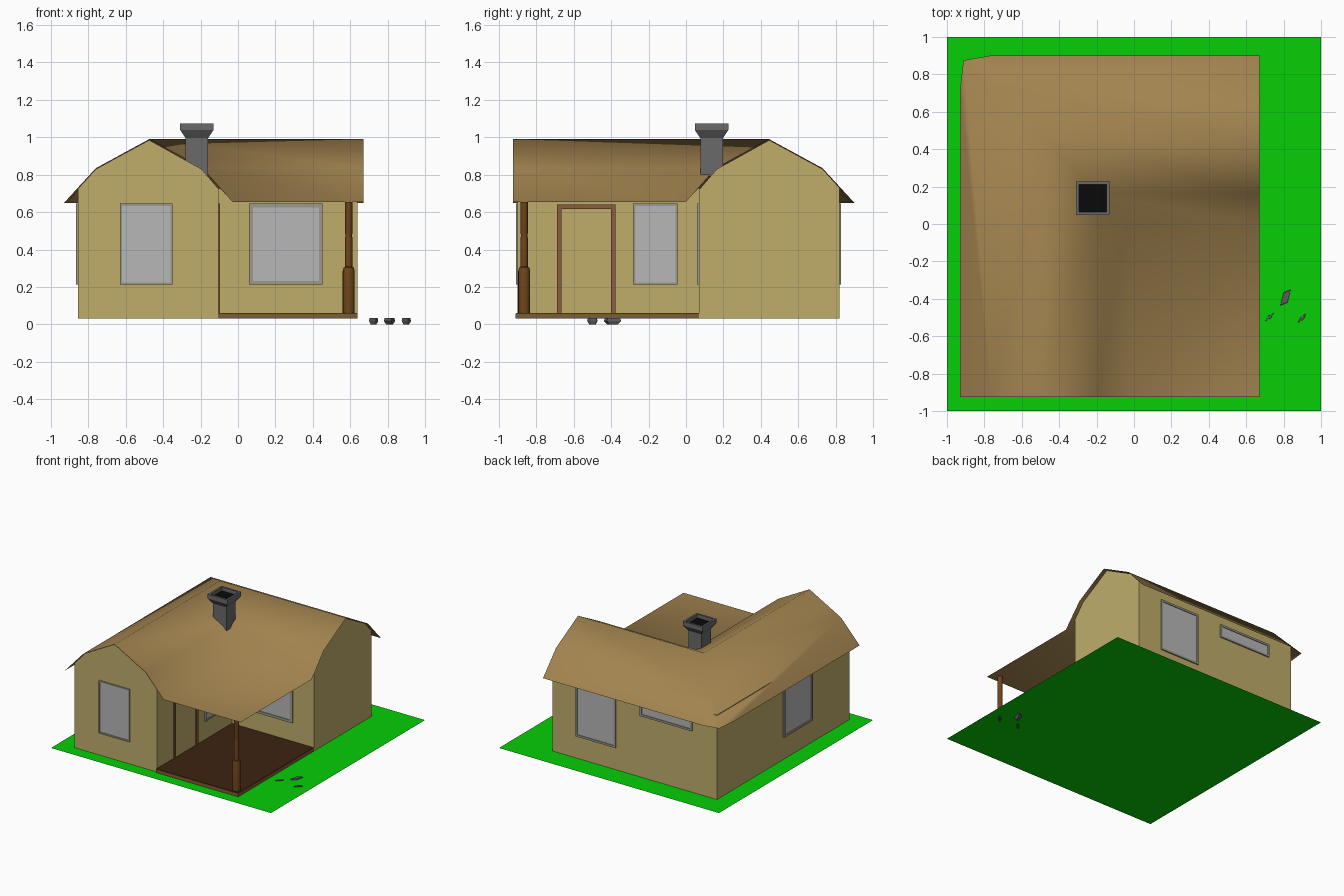
import bpy, bmesh, math, random
from mathutils import Matrix

if "Cube" in bpy.data.objects:
    bpy.data.objects.remove(bpy.data.objects["Cube"])

random.seed(3)


def material(name, r, g, b):
    m = bpy.data.materials.new(name)
    m.diffuse_color = [(c / 255) ** 2.2 for c in (r, g, b)] + [1]
    m.use_nodes = True
    m.node_tree.nodes["Principled BSDF"].inputs["Base Color"].default_value = m.diffuse_color
    return m


GRASS = material("grass", 14, 205, 14)
WALL = material("plaster", 190, 172, 106)
ROOF = material("thatch", 160, 130, 80)
WOOD = material("post_wood", 110, 70, 32)
DECK = material("deck_wood", 125, 95, 55)
FLOOR = material("dark_floor", 62, 40, 26)
DOOR = material("door_wood", 140, 92, 62)
GLASS = material("glass", 182, 182, 182)
FRAME = material("window_frame", 156, 154, 140)
STONE = material("stone", 95, 92, 95)
BRICK = material("chimney_stone", 105, 105, 107)
SOOT = material("soot", 18, 18, 18)


def build(name, verts, faces, mat, smooth=False):
    me = bpy.data.meshes.new(name)
    me.from_pydata(verts, [], faces)
    ob = bpy.data.objects.new(name, me)
    bpy.context.collection.objects.link(ob)
    me.materials.append(mat)
    bm = bmesh.new()
    bm.from_mesh(me)
    bmesh.ops.recalc_face_normals(bm, faces=bm.faces)
    for f in bm.faces:
        f.smooth = smooth
    bm.to_mesh(me)
    bm.free()
    return ob


def boxes(name, spans, mat):
    """One object made of axis-aligned boxes given as (low, high) corners."""
    verts, faces = [], []
    for lo, hi in spans:
        n = len(verts)
        verts += [(x, y, z) for x in (lo[0], hi[0]) for y in (lo[1], hi[1]) for z in (lo[2], hi[2])]
        faces += [[n + i for i in f] for f in ((0, 1, 3, 2), (4, 6, 7, 5), (0, 4, 5, 1),
                                               (2, 3, 7, 6), (0, 2, 6, 4), (1, 5, 7, 3))]
    return build(name, verts, faces, mat)


def opening(name, axis, pos, side, a0, a1, z0, z1, w, mat, glass=True, sill=True):
    """Frame (and pane) on a wall at axis=pos, facing side, spanning a0..a1."""
    def span(u0, u1, v0, v1, depth):
        p = sorted((pos - side * 0.003, pos + side * depth))
        if axis == "x":
            return (p[0], u0, v0), (p[1], u1, v1)
        return (u0, p[0], v0), (u1, p[1], v1)
    d = 0.01
    bars = [span(a0, a0 + w, z0, z1, d), span(a1 - w, a1, z0, z1, d),
            span(a0 + w, a1 - w, z1 - w, z1, d)]
    if sill:
        bars.append(span(a0 + w, a1 - w, z0, z0 + w, d))
    boxes(name + "_frame", bars, mat)
    if glass:
        boxes(name + "_pane", [span(a0 + w, a1 - w, z0 + w, z1 - w, 0.004)], GLASS)


# Lawn
G = 0.027
build("lawn", [(-1, -1, G), (1, -1, G), (1, 1, G), (-1, 1, G)], [(0, 1, 2, 3)], GRASS)

# L-shaped walls
X0, X1, X2, Y0, Y1, Y2 = -0.855, -0.105, 0.64, -0.9, 0.07, 0.82
B, T = 0.03, 0.725
plan = [(X0, Y0), (X1, Y0), (X1, Y1), (X2, Y1), (X2, Y2), (X0, Y2)]
walls = [(x, y, z) for x, y in plan for z in (B, T)]
build("walls", walls, [(2 * i, 2 * i + 2, 2 * i + 3, 2 * i + 1) if i < 5 else (10, 0, 1, 11)
                       for i in range(6)], WALL)

# Gable tops
RX, RY = -0.475, 0.445
gable = [(-0.38, T), (0.37, T), (0.28, 0.83), (0, 0.985), (-0.285, 0.83)]
build("front_gable", [(RX + o, Y0, z) for o, z in gable], [range(5)], WALL)
build("right_gable", [(X2, RY - o, z) for o, z in gable], [range(5)], WALL)

# Roof: gambrel section mitred round the L, running into the flat porch roof
section = [(-0.455, 0.65), (-0.285, 0.835), (0, 0.99), (0.285, 0.835), (0.445, 0.655)]
F, R = -0.925, 0.67
verts, faces = [], []
for o, z in section:
    verts += [(RX + o, F, z), (RX + o, RY - o, z), (R, RY - o, z)]
verts[1] = (-0.912, 0.875, 0.65)
verts += [(R, F, 0.655), (-0.93, 0.72, 0.65), (-0.77, 0.9, 0.65)]
for i in range(4):
    a, b = 3 * i, 3 * i + 3
    if i == 0:
        faces += [(0, 16, 1, 4, 3), (1, 17, 2, 5, 4)]
    else:
        faces += [(a, a + 1, b + 1, b), (a + 1, a + 2, b + 2, b + 1)]
faces.append((12, 13, 14, 15))
build("roof", verts, faces, ROOF, smooth=True)

# Chimney: square rings from shaft to flared cap, then the dark flue
CX, CY = -0.22, 0.137


def square_stack(name, rings, mat):
    v, f = [], []
    for h, z in rings:
        v += [(CX - h, CY - h, z), (CX + h, CY - h, z), (CX + h, CY + h, z), (CX - h, CY + h, z)]
    for k in range(len(rings) - 1):
        f += [(4 * k + i, 4 * k + (i + 1) % 4, 4 * k + 4 + (i + 1) % 4, 4 * k + 4 + i) for i in range(4)]
    return build(name, v, f, mat)


square_stack("chimney", [(0.06, 0.79), (0.06, 0.995), (0.09, 1.04), (0.09, 1.075),
                         (0.074, 1.075), (0.074, 1.045)], BRICK)
build("chimney_flue", [(CX + sx * 0.074, CY + sy * 0.074, 1.045) for sx, sy in
                       ((-1, -1), (1, -1), (1, 1), (-1, 1))], [(0, 1, 2, 3)], SOOT)

# Porch deck
boxes("porch_deck", [((X1, -0.912, B), (X2, Y1, 0.057))], DECK)
boxes("porch_floor", [((X1, -0.908, 0.056), (X2 - 0.004, Y1, 0.06))], FLOOR)

# Turned porch post
N = 16
prof = [(0.032, 0.058), (0.032, 0.285), (0.027, 0.303), (0.02, 0.308), (0.02, 0.46),
        (0.017, 0.475), (0.02, 0.49), (0.02, 0.655)]
pv = [(0.592 + r * math.cos(2 * math.pi * i / N), -0.865 + r * math.sin(2 * math.pi * i / N), z)
      for r, z in prof for i in range(N)]
pf = [(k * N + i, k * N + (i + 1) % N, (k + 1) * N + (i + 1) % N, (k + 1) * N + i)
      for k in range(len(prof) - 1) for i in range(N)]
post = build("porch_post", pv, pf, WOOD)
bpy.context.view_layer.objects.active = post
post.select_set(True)
bpy.ops.object.shade_smooth_by_angle(angle=math.radians(35))

# Windows and door
LO, HI = 0.212, 0.645
opening("front_window", "y", Y0, -1, -0.632, -0.35, LO, HI, 0.012, FRAME)
opening("porch_front_window", "y", Y1, -1, 0.06, 0.452, LO, HI, 0.02, FRAME)
opening("porch_side_window", "x", X1, 1, -0.283, -0.045, LO, HI, 0.012, FRAME)
opening("back_tall_window", "y", Y2, 1, 0.06, 0.425, LO, HI, 0.016, FRAME)
opening("back_high_window", "y", Y2, 1, -0.635, -0.16, 0.535, HI, 0.016, FRAME)
opening("left_window", "x", X0, -1, -0.415, -0.04, LO, HI, 0.016, FRAME)
opening("door", "x", X1, 1, -0.69, -0.378, 0.06, 0.64, 0.024, DOOR, glass=False, sill=False)

# Stepping stones sunk in the lawn
for i, (x, y, sx, sy) in enumerate([(0.725, -0.497, 0.032, 0.03), (0.81, -0.393, 0.042, 0.075),
                                    (0.9, -0.502, 0.032, 0.035)]):
    sv = []
    for z, s in ((0.0, 0.6), (0.018, 1), (0.035, 0.85)):
        sv += [(x + s * (a * sx / 2 + b * 0.009), y + s * (b * sy / 2 + a * 0.009), z)
               for a, b in ((-1, -1), (1, -1), (1, 1), (-1, 1))]
    sf = [(0, 1, 2, 3), (8, 9, 10, 11)]
    sf += [(4 * k + j, 4 * k + (j + 1) % 4, 4 * k + 4 + (j + 1) % 4, 4 * k + 4 + j)
           for k in range(2) for j in range(4)]
    build(f"stepping_stone_{i + 1}", sv, sf, STONE)
